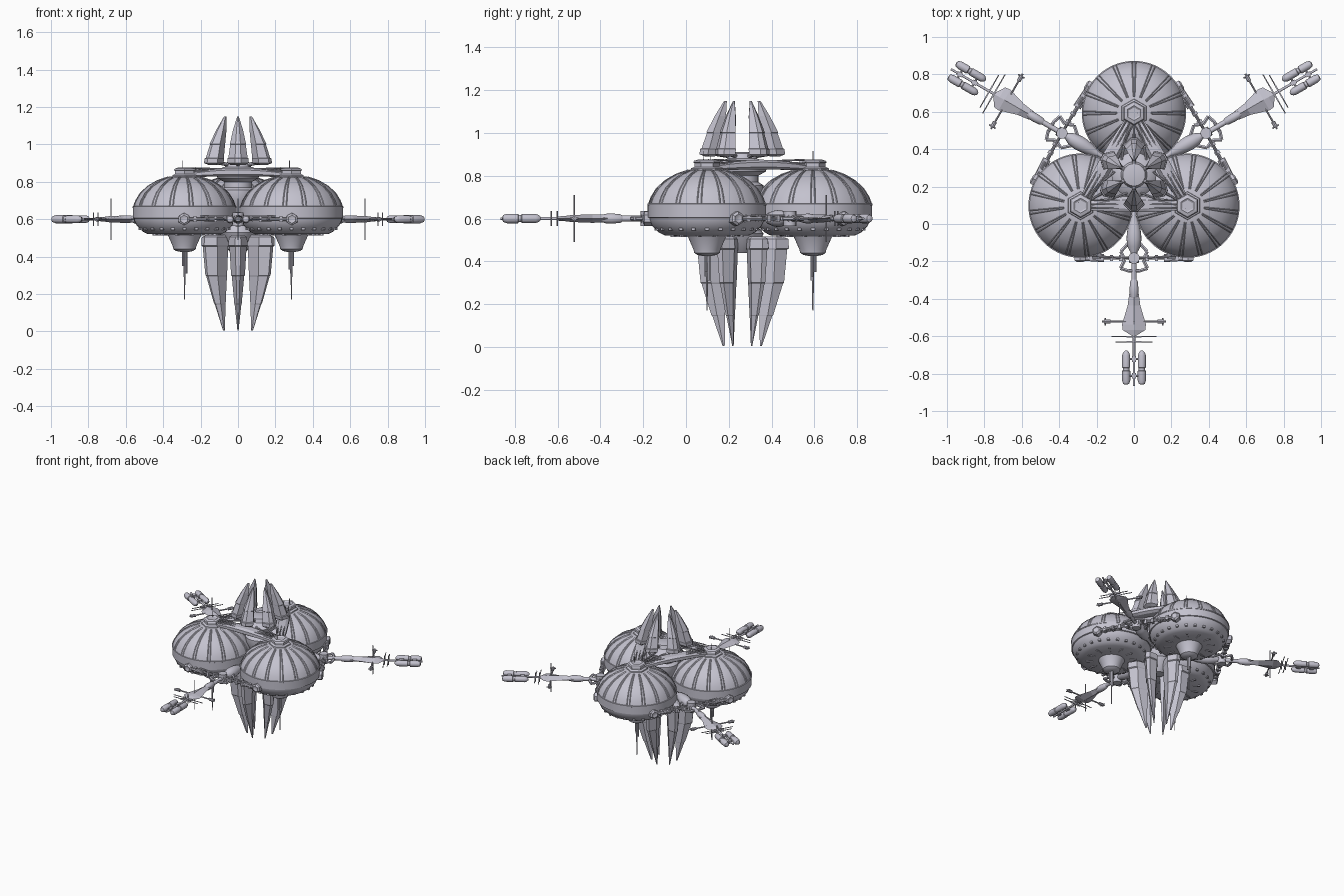
import bpy, bmesh, math
from math import sin, cos, pi, radians
from mathutils import Vector, Matrix

old = bpy.data.objects.get("Cube")
if old:
    bpy.data.objects.remove(old)

hull = bpy.data.materials.new("pale_grey_hull")
hull.use_nodes = True
GREY = (0.55, 0.54, 0.62, 1)
hull.diffuse_color = GREY
hull.node_tree.nodes["Principled BSDF"].inputs["Base Color"].default_value = GREY

CENTRE = Vector((0, 0.263, 0))
ARM_Z = 0.6


# ---------- helpers ----------
def loft(bm, rings, cap=True):
    """Skin a list of equal-length point rings."""
    rows = [[bm.verts.new(p) for p in ring] for ring in rings]
    n = len(rows[0])
    for a, b in zip(rows, rows[1:]):
        for i in range(n):
            j = (i + 1) % n
            bm.faces.new((a[i], a[j], b[j], b[i]))
    if cap:
        bm.faces.new(rows[0][::-1])
        bm.faces.new(rows[-1])


def lathe(bm, profile, sides=48, at=(0, 0, 0), axis="Z"):
    """Turn (radius, height) pairs about Z, or about -Y for arm parts."""
    turn = Matrix.Rotation(pi / 2, 3, "X") if axis == "Y" else Matrix.Identity(3)
    loft(bm, [[turn @ Vector((r * sin(2 * pi * i / sides), r * cos(2 * pi * i / sides), h)) + Vector(at)
               for i in range(sides)] for r, h in profile])


def rod(bm, p, q, r, r2=None, sides=8):
    p, q = Vector(p), Vector(q)
    d = q - p
    m = Matrix.Translation((p + q) / 2) @ d.to_track_quat("Z", "Y").to_matrix().to_4x4()
    bmesh.ops.create_cone(bm, cap_ends=True, segments=sides, radius1=r,
                          radius2=r if r2 is None else r2, depth=d.length, matrix=m)


def box(bm, at, size, spin=0):
    m = Matrix.Translation(at) @ Matrix.Rotation(spin, 4, "Z") @ Matrix.Diagonal((*size, 1))
    bmesh.ops.create_cube(bm, size=1, matrix=m)


def place(name, bm, copies=3, angle=30, start=0):
    """Finish a part and repeat it around the central axis."""
    bmesh.ops.recalc_face_normals(bm, faces=bm.faces)
    mesh = bpy.data.meshes.new(name)
    bm.to_mesh(mesh)
    bm.free()
    mesh.materials.append(hull)
    for k in range(copies):
        ob = bpy.data.objects.new(name if copies == 1 else f"{name}_{k + 1}", mesh)
        bpy.context.collection.objects.link(ob)
        ob.location = CENTRE
        ob.rotation_euler.z = start + 2 * pi * k / copies
        if k == 0:
            bpy.ops.object.select_all(action="DESELECT")
            ob.select_set(True)
            bpy.context.view_layer.objects.active = ob
            bpy.ops.object.shade_smooth_by_angle(angle=radians(angle))


# ---------- saucers ----------
HUB = Vector((0, 0.33, 0))
DOME = [(.273, .67), (.262, .70), (.237, .74), (.197, .777), (.147, .806), (.09, .826)]
bm = bmesh.new()
lathe(bm, [(.085, .515), (.2, .522), (.225, .535), (.255, .565), (.268, .592), (.27, .603), (.277, .606),
           (.277, .66), (.279, .661), (.279, .669)] + DOME + [(.05, .83)], 64, HUB)
place("saucer", bm)

bm = bmesh.new()
for k in range(16):
    for off in (-.035, .035):
        a = 2 * pi * k / 16 + off
        pts = [HUB + Vector((r * sin(a), r * cos(a), z)) for r, z in DOME]
        for p, q in zip(pts, pts[1:]):
            rod(bm, p, q, .0028, sides=4)
place("dome_ribs", bm)

bm = bmesh.new()
for k in range(24):
    a = 2 * pi * k / 24
    box(bm, HUB + Vector((.238 * sin(a), .238 * cos(a), .55)), (.018, .016, .014), -a)
for k in range(12):
    a = 2 * pi * (k + .5) / 12
    box(bm, HUB + Vector((.15 * sin(a), .15 * cos(a), .518)), (.012, .05, .008), -a)
place("underside_ports", bm)

bm = bmesh.new()
lathe(bm, [(.08, .815), (.074, .835), (.058, .842), (.058, .86), (.066, .862), (.06, .87), (.04, .876),
           (.03, .87)], 6, HUB)
rod(bm, HUB + Vector((.02, 0, .87)), HUB + Vector((.02, 0, .915)), .002)
place("hex_cap", bm, angle=10)

bm = bmesh.new()
lathe(bm, [(.095, .525), (.085, .505), (.063, .455), (.06, .44), (.045, .43), (.02, .425)], 32, HUB)
for k in range(3):
    off = HUB + Vector((.009 * sin(2.1 * k), .009 * cos(2.1 * k), 0))
    rod(bm, off + Vector((0, 0, .43)), off + Vector((0, 0, .35 - .02 * k)), .007)
rod(bm, HUB + Vector((0, 0, .43)), HUB + Vector((0, 0, .17)), .006, .003)
place("lower_cone_and_mast", bm)

# ---------- central core ----------
bm = bmesh.new()
lathe(bm, [(.04, .44), (.075, .48), (.1, .53), (.075, .56), (.06, .62), (.085, .68), (.1, .72), (.1, .755),
           (.075, .77), (.075, .80), (.11, .82), (.12, .85), (.1, .87), (.07, .88), (.06, .905), (.03, .91)], 24)
place("central_core", bm, 1)


# ---------- petals ----------
def petal(name, sections):
    bm = bmesh.new()
    rings = []
    for z, inner, outer, w in sections:
        edge = inner + .6 * (outer - inner)
        rings.append([(x * w, r, z) for x, r in
                      ((-.3, outer), (.3, outer), (1, edge), (.35, inner), (-.35, inner), (-1, edge))])
    loft(bm, rings)
    place(name, bm, 6, angle=5)


petal("upper_petal", [(.89, .13, .175, .04), (.9, .10, .2, .055), (.925, .098, .197, .057), (.928, .098, .19, .052),
                      (1.0, .088, .165, .041), (1.003, .088, .168, .043), (1.08, .076, .128, .026),
                      (1.15, .072, .085, .004)])
petal("lower_petal", [(.515, .08, .19, .032), (.505, .07, .215, .048), (.46, .07, .218, .052), (.455, .07, .21, .046),
                      (.30, .075, .195, .037), (.295, .075, .19, .033), (.15, .08, .145, .02),
                      (.145, .08, .14, .018), (.005, .082, .092, .003)])
bm = bmesh.new()
rod(bm, (0, .05, .89), (0, .14, .905), .01)
rod(bm, (0, .05, .5), (0, .13, .49), .02)
place("petal_bracket", bm, 6)

# ---------- upper triangular bridge ----------
bm = bmesh.new()
rings = []
for i in range(9):
    t = i / 4 - 1
    bulge = 1 - t * t
    x, z = .25 * t, .838 + .014 * bulge
    y0, y1, h = -.188 - .012 * bulge, -.145 + .03 * bulge, .013 + .01 * bulge
    rings.append([(x, y0, z - h * .5), (x, y0, z + h * .5), (x, y0 + .018, z + h),
                  (x, y1 - .018, z + h), (x, y1, z), (x, y1 - .018, z - h), (x, y0 + .018, z - h)])
loft(bm, rings)
for y in (-.18, -.158, -.136):
    rod(bm, (-.23, y, .858), (.23, y, .874), .004)
    rod(bm, (.23, y, .858), (-.23, y, .874), .004)
for x in (-.03, 0, .03):
    rod(bm, (x, .29, .85), (2.2 * x, .08, .865), .006)
place("bridge_beam", bm)

# ---------- outer frame ----------
RAIL = -.445
bm = bmesh.new()
for s in (-1, 1):
    rod(bm, (s * .03, RAIL, ARM_Z), (s * .29, RAIL, ARM_Z), .008)
    rod(bm, (s * .16, RAIL + .012, ARM_Z), (s * .3, RAIL + .02, ARM_Z), .01)
    rod(bm, (s * .16, RAIL - .012, ARM_Z), (s * .28, RAIL - .004, ARM_Z), .01)
    rod(bm, (s * .03, RAIL, ARM_Z + .015), (s * .2, RAIL + .01, ARM_Z + .015), .005)
    lathe(bm, [(.02, -.03), (.034, -.022), (.034, .012), (.022, .02), (.012, .016)], 6,
          (s * .288, RAIL, ARM_Z), "Y")
    for x in (.07, .12, .17, .23):
        box(bm, (s * x, RAIL, ARM_Z), (.018, .03, .032))
    # angled bracket beside the arm
    path = [(.025, -.36), (.07, -.41), (.05, -.455), (.072, -.5), (.025, -.515)]
    for p, q in zip(path, path[1:]):
        rod(bm, (s * p[0], p[1], ARM_Z), (s * q[0], q[1], ARM_Z), .01, sides=6)
rod(bm, (-.03, -.513, ARM_Z), (.03, -.513, ARM_Z), .009)
place("outer_frame", bm)

# ---------- arms ----------
bm = bmesh.new()
lathe(bm, [(.006, .1), (.012, .22), (.028, .26), (.038, .31), (.04, .345), (.034, .385), (.018, .415), (.016, .43),
           (.026, .432), (.026, .47), (.014, .472), (.014, .56), (.02, .57), (.024, .61), (.022, .64), (.012, .67),
           (.008, .7), (.006, 1.13)], 16, (0, 0, ARM_Z), "Y")
lathe(bm, [(.03, -.035), (.03, .035)], 16, (0, RAIL, ARM_Z))
place("arm_boom", bm)

bm = bmesh.new()
loft(bm, [[(-w, -d, ARM_Z), (0, -d, ARM_Z + h), (w, -d, ARM_Z), (0, -d, ARM_Z - h)] for d, w, h in
          ((.58, .012, .012), (.64, .026, .018), (.70, .034, .02), (.8, .064, .016), (.83, .06, .012),
           (.86, .012, .01))])
place("arm_fin", bm, angle=5)

bm = bmesh.new()
rod(bm, (-.17, -.785, ARM_Z), (.17, -.785, ARM_Z), .005)
rod(bm, (0, -.785, ARM_Z - .11), (0, -.785, ARM_Z + .11), .003)
for s in (-1, 1):
    rod(bm, (s * .125, -.785, ARM_Z), (s * .16, -.785, ARM_Z), .011)
    rod(bm, (s * .155, -.765, ARM_Z), (s * .155, -.805, ARM_Z), .004)
for d, w in ((.865, .12), (.893, .10)):
    rod(bm, (-w, -d, ARM_Z), (w, -d, ARM_Z), .003)
    rod(bm, (0, -d, ARM_Z - .035), (0, -d, ARM_Z + .035), .003)
    box(bm, (0, -d, ARM_Z), (.08, .008, .012))
place("arm_antennas", bm)

bm = bmesh.new()
for s in (-1, 1):
    lathe(bm, [(.006, .94), (.016, .95), (.021, .965), (.021, 1.03), (.017, 1.033), (.017, 1.045), (.022, 1.048),
               (.022, 1.1), (.016, 1.118), (.005, 1.122)], 16, (s * .042, 0, ARM_Z), "Y")
for d in (.985, 1.075):
    rod(bm, (-.042, -d, ARM_Z), (.042, -d, ARM_Z), .006)
    box(bm, (0, -d, ARM_Z), (.022, .03, .022))
place("arm_tanks", bm)
